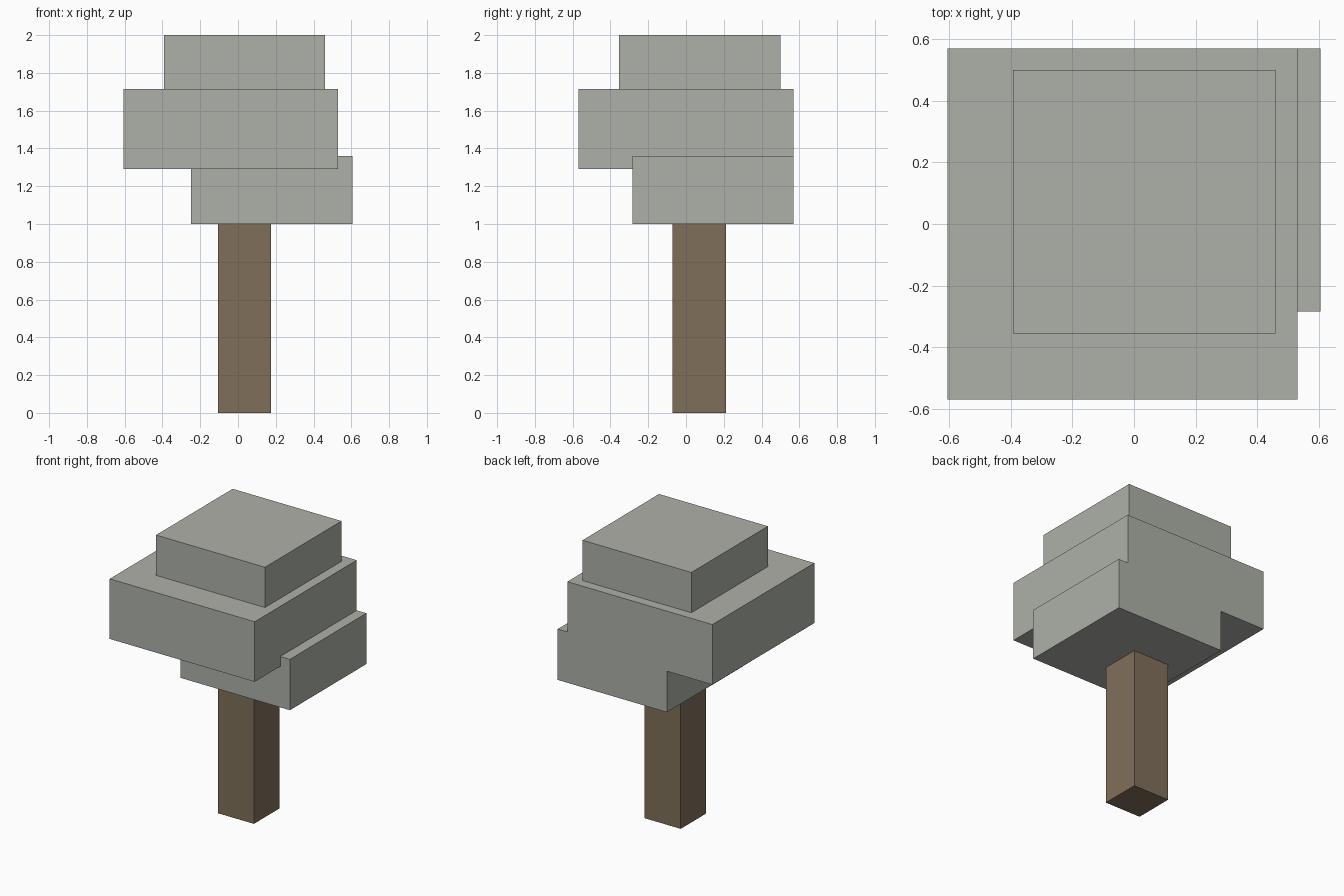
import bpy
import bmesh
from mathutils import Vector

cube = bpy.data.objects.get("Cube")
if cube:
    bpy.data.objects.remove(cube, do_unlink=True)


def make_material(name, rgb):
    mat = bpy.data.materials.new(name)
    mat.use_nodes = True
    color = (*rgb, 1.0)
    mat.diffuse_color = color
    mat.node_tree.nodes["Principled BSDF"].inputs["Base Color"].default_value = color
    return mat


def add_block(name, low, high, mat):
    """Flat-shaded box spanning two opposite corners."""
    low, high = Vector(low), Vector(high)
    size = high - low
    bm = bmesh.new()
    bmesh.ops.create_cube(bm, size=1.0)
    bmesh.ops.scale(bm, vec=size, verts=bm.verts)
    mesh = bpy.data.meshes.new(name)
    bm.to_mesh(mesh)
    bm.free()
    mesh.materials.append(mat)
    obj = bpy.data.objects.new(name, mesh)
    obj.location = (low + high) / 2
    bpy.context.collection.objects.link(obj)
    return obj


bark = make_material("brown bark", (0.216, 0.159, 0.102))
leaves = make_material("grey green leaves", (0.423, 0.440, 0.392))

# Square trunk
add_block("trunk", (-0.107, -0.072, 0), (0.175, 0.212, 1.0), bark)

# Three offset foliage blocks, bottom to top
add_block("lower_foliage", (-0.25, -0.284, 1.0), (0.605, 0.57, 1.36), leaves)
add_block("middle_foliage", (-0.605, -0.57, 1.29), (0.53, 0.57, 1.715), leaves)
add_block("top_foliage", (-0.392, -0.356, 1.715), (0.46, 0.5, 2.0), leaves)
